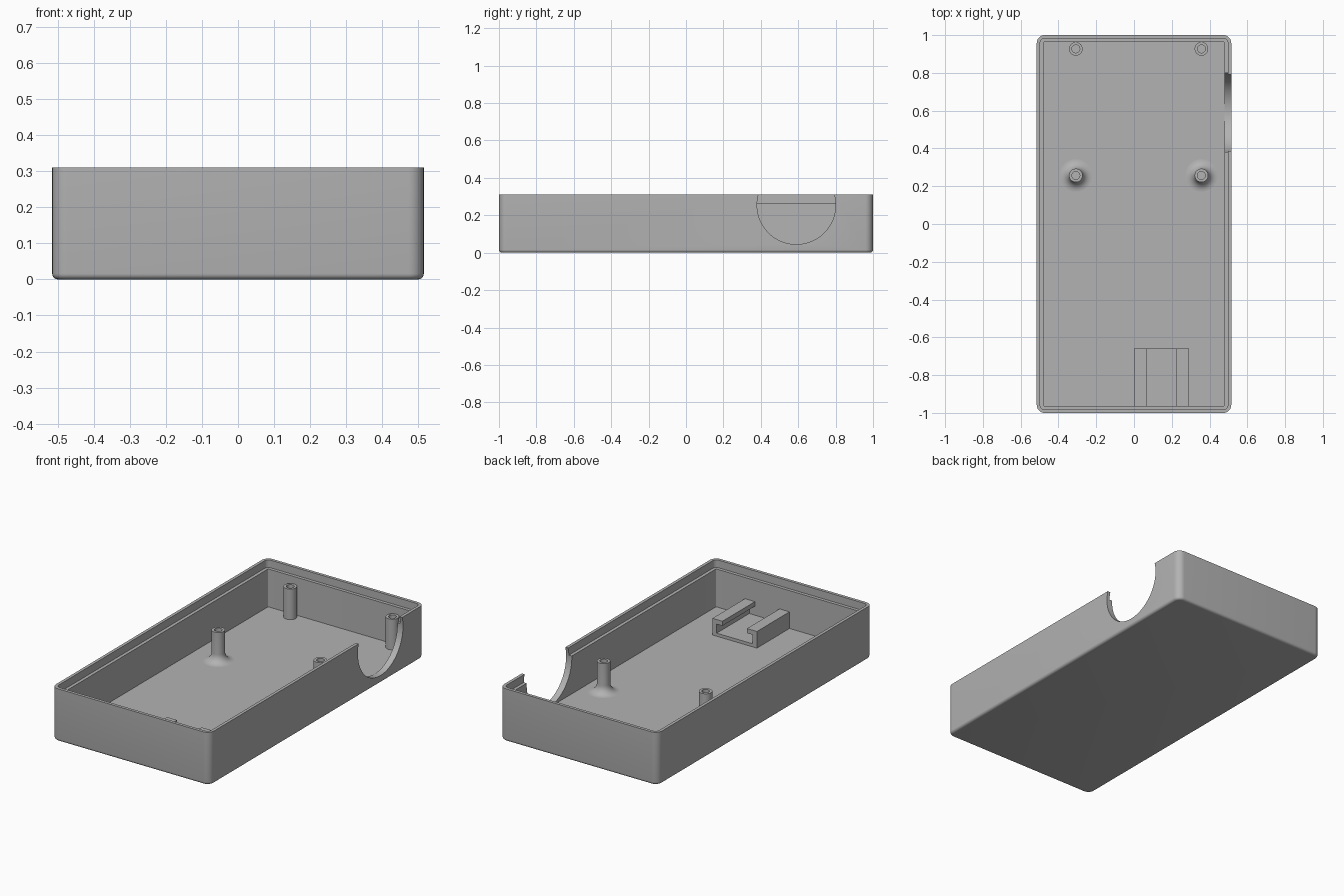
import bpy, bmesh, math
from mathutils import Matrix

cube = bpy.data.objects.get("Cube")
if cube:
    bpy.data.objects.remove(cube, do_unlink=True)

# Single plain plastic colour
GREY = (0.45, 0.45, 0.45, 1)
plastic = bpy.data.materials.new("grey plastic")
plastic.use_nodes = True
plastic.diffuse_color = GREY
plastic.node_tree.nodes["Principled BSDF"].inputs["Base Color"].default_value = GREY

HX, HY, TOP, FLOOR = 0.515, 1.0, 0.31, 0.042
WALL, LIP, LEDGE = 0.037, 0.018, 0.265


def finish(bm, name):
    bmesh.ops.recalc_face_normals(bm, faces=bm.faces)
    mesh = bpy.data.meshes.new(name)
    bm.to_mesh(mesh)
    bm.free()
    obj = bpy.data.objects.new(name, mesh)
    bpy.context.collection.objects.link(obj)
    mesh.materials.append(plastic)
    return obj


def smooth(obj):
    bpy.ops.object.select_all(action='DESELECT')
    obj.select_set(True)
    bpy.context.view_layer.objects.active = obj
    bpy.ops.object.shade_smooth_by_angle(angle=math.radians(35))


def rounded_ring(bm, inset, radius, z, steps=8):
    verts = []
    for quarter, (sx, sy) in enumerate([(1, 1), (-1, 1), (-1, -1), (1, -1)]):
        cx, cy = sx * (HX - inset - radius), sy * (HY - inset - radius)
        for i in range(steps + 1):
            a = (quarter + i / steps) * math.pi / 2
            verts.append(bm.verts.new((cx + radius * math.cos(a),
                                       cy + radius * math.sin(a), z)))
    return verts


def bridge(bm, a, b):
    n = len(a)
    for i in range(n):
        j = (i + 1) % n
        bm.faces.new((a[i], a[j], b[j], b[i]))


def lathe(name, profile, x, y, sides=32):
    bm = bmesh.new()
    rings = [[bm.verts.new((x + r * math.cos(2 * math.pi * i / sides),
                            y + r * math.sin(2 * math.pi * i / sides), z))
              for i in range(sides)] for r, z in profile]
    for a, b in zip(rings, rings[1:]):
        bridge(bm, a, b)
    bm.faces.new(rings[0])
    bm.faces.new(rings[-1])
    obj = finish(bm, name)
    smooth(obj)
    return obj


# Tray: outer skin with rounded bottom edge, stepped rim and inner cavity
bm = bmesh.new()
EDGE, CORNER = 0.016, 0.042
levels = []
for i in range(6):
    a = i / 5 * math.pi / 2
    inset = EDGE * (1 - math.sin(a))
    levels.append((inset, CORNER - inset, EDGE * (1 - math.cos(a))))
levels += [(0, CORNER, TOP), (LIP, CORNER - LIP, TOP), (LIP, CORNER - LIP, LEDGE),
           (WALL, 0.005, LEDGE), (WALL, 0.005, FLOOR)]
rings = [rounded_ring(bm, *level) for level in levels]
for a, b in zip(rings, rings[1:]):
    bridge(bm, a, b)
bm.faces.new(rings[0])
bm.faces.new(rings[-1])
tray = finish(bm, "tray")

# Round opening cut through one long wall
bm = bmesh.new()
bmesh.ops.create_cone(bm, cap_ends=True, segments=96, radius1=0.21, radius2=0.21, depth=0.2,
                      matrix=Matrix.Translation((0.53, 0.59, 0.255))
                      @ Matrix.Rotation(math.pi / 2, 4, 'Y'))
cutter = finish(bm, "opening_cutter")
cutter.hide_render = True
cut = tray.modifiers.new("opening", 'BOOLEAN')
cut.operation, cut.solver, cut.object = 'DIFFERENCE', 'EXACT', cutter
bpy.ops.object.select_all(action='DESELECT')
tray.select_set(True)
bpy.context.view_layer.objects.active = tray
bpy.ops.object.modifier_apply(modifier=cut.name)
bpy.data.objects.remove(cutter, do_unlink=True)
smooth(tray)

# Screw posts: the middle pair flares into the floor
POST, HOLE, POST_TOP, FLARE = 0.036, 0.021, 0.222, 0.05
bore = [(POST, POST_TOP), (HOLE, POST_TOP), (HOLE, FLOOR + 0.02)]
straight = [(POST, FLOOR - 0.01)] + bore
flare = [(POST + FLARE * (1 - math.sin(a)), FLOOR + FLARE * (1 - math.cos(a)))
         for a in [i / 8 * math.pi / 2 for i in range(9)]]
for side, x in (("right", -0.308), ("left", 0.357)):
    lathe("back_post_" + side, straight, x, 0.927)
    lathe("middle_post_" + side, flare + bore, x, 0.257)

# Slotted holder: channel section extruded from the front wall
X0, X1, LIPS, SIDE = 0.0, 0.29, 0.065, 0.028
BASE, UNDER, HIGH = FLOOR + 0.018, 0.113, 0.14
half = [(X0, FLOOR), (X0, HIGH), (X0 + LIPS, HIGH), (X0 + LIPS, UNDER),
        (X0 + SIDE, UNDER), (X0 + SIDE, BASE)]
section = half + [(X0 + X1 - x, z) for x, z in reversed(half)]
bm = bmesh.new()
ends = [[bm.verts.new((x, y, z)) for x, z in section] for y in (-HY + WALL, -0.66)]
bridge(bm, *ends)
for end in ends:
    bm.faces.new(end)
finish(bm, "slotted_holder")
